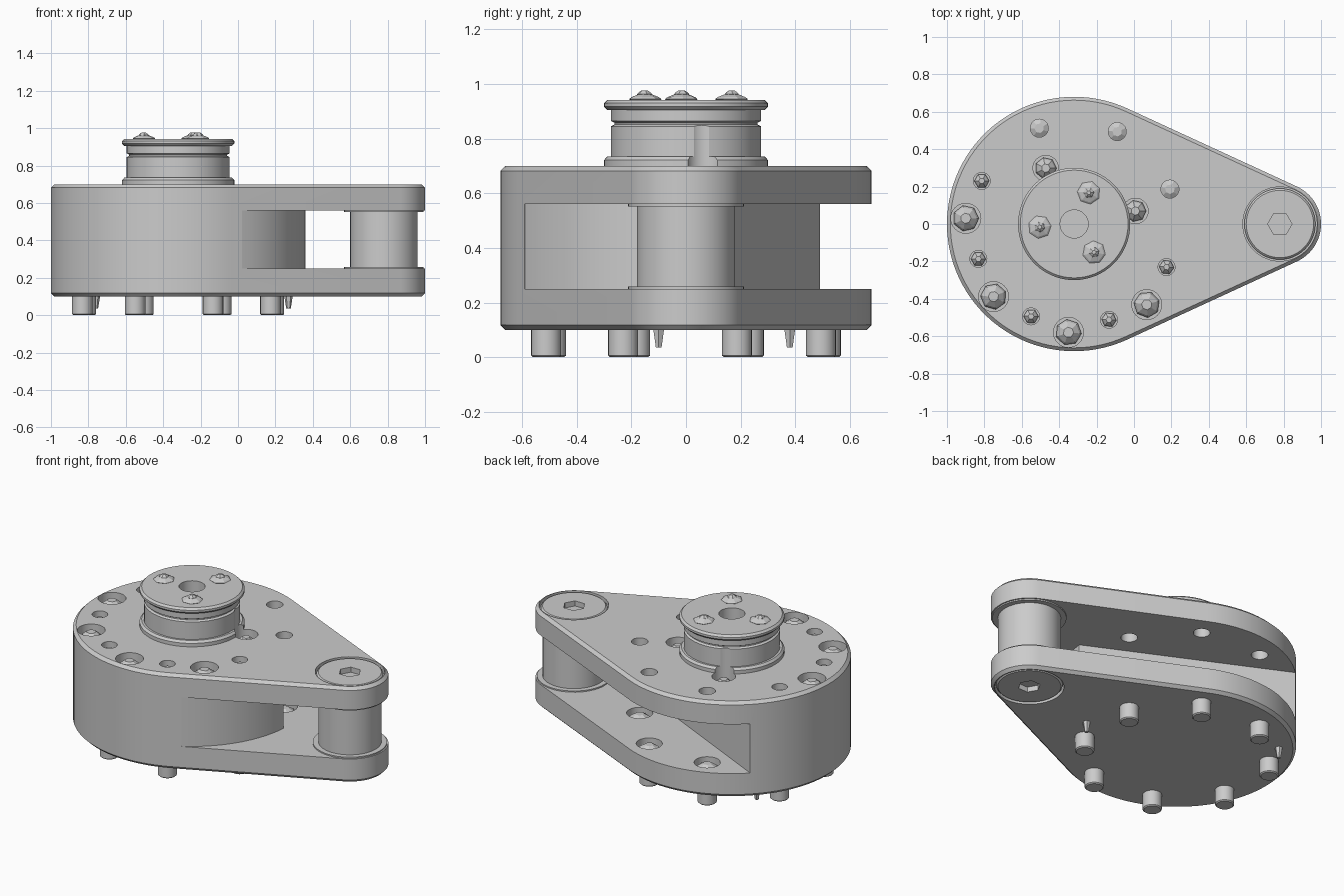
import bpy, bmesh, math
from math import sin, cos, radians

if "Cube" in bpy.data.objects:
    bpy.data.objects.remove(bpy.data.objects["Cube"])

CX, PX = -0.32, 0.78          # big and small lobe centres
R_BIG, R_SMALL = 0.68, 0.22
smooth = []


def make(name, bm, is_smooth=True):
    bmesh.ops.recalc_face_normals(bm, faces=bm.faces)
    me = bpy.data.meshes.new(name)
    bm.to_mesh(me)
    bm.free()
    ob = bpy.data.objects.new(name, me)
    bpy.context.collection.objects.link(ob)
    if is_smooth:
        smooth.append(ob)
    return ob


def loft(name, rings, is_smooth=True):
    bm = bmesh.new()
    loops = [[bm.verts.new(p) for p in ring] for ring in rings]
    n = len(loops[0])
    for a, b in zip(loops, loops[1:]):
        for i in range(n):
            j = (i + 1) % n
            bm.faces.new((a[i], a[j], b[j], b[i]))
    bm.faces.new(loops[0][::-1])
    bm.faces.new(loops[-1])
    return make(name, bm, is_smooth)


def lathe(name, x, y, profile, seg=48, rot=0.0, is_smooth=True):
    angs = [rot + 2 * math.pi * i / seg for i in range(seg)]
    return loft(name, [[(x + r * cos(a), y + r * sin(a), z) for a in angs]
                       for r, z in profile], is_smooth)


def cutter(x, y, r, z0, z1, seg=32, rot=0.0):
    return lathe("cutter", x, y, [(r, z0), (r, z1)], seg, rot, False)


def cut(ob, cutters):
    for c in cutters:
        c.hide_render = True
        m = ob.modifiers.new("cut", 'BOOLEAN')
        m.operation, m.solver, m.object = 'DIFFERENCE', 'EXACT', c
    bpy.context.view_layer.objects.active = ob
    for m in list(ob.modifiers):
        bpy.ops.object.modifier_apply(modifier=m.name)
    for c in cutters:
        bpy.data.objects.remove(c, do_unlink=True)


def polar(r, deg):
    return CX + r * cos(radians(deg)), r * sin(radians(deg))


def screw(name, x, y, r, z0, h, rot=0.0, seg=7):
    lathe(name, x, y, [(r * .8, z0), (r, z0 + h * .35), (r * .85, z0 + h * .6),
                       (r * .4, z0 + h)], seg, rot, False)


# Teardrop body with chamfered rims
tilt = math.degrees(math.acos((R_BIG - R_SMALL) / (PX - CX)))


def outline(d, z):
    pts = [(PX + (R_SMALL - d) * cos(radians(a)), (R_SMALL - d) * sin(radians(a)), z)
           for a in [-tilt + 2 * tilt * i / 24 for i in range(25)]]
    pts += [(*polar(R_BIG - d, tilt + (360 - 2 * tilt) * i / 64), z) for i in range(65)]
    return pts


body = loft("main_housing", [outline(.018, .10), outline(0, .118),
                             outline(0, .682), outline(.018, .70)])

# Side slot: bounded by the round core and a slanted back wall
slot = [polar(R_BIG, a) for a in range(-60, -4, 5)]
slot = [polar(0.9, -60)] + slot + [(.36, -.06), (-1.1, .638), (-1.1, .95), (1.2, .95), (1.2, -.9)]
cuts = [loft("cutter", [[(x, y, z) for x, y in slot] for z in (.25, .56)], False)]

# Counterbored and small holes
small_angles = [20 + 45 * k for k in range(8)]
big_angles = [177, 222, 267, 312]
notch_spots = [polar(.335, 12), polar(.335, 117)]
for a in small_angles:
    x, y = polar(.545, a)
    if a in (20, 65, 110):
        cuts += [cutter(x, y, .048, .5, .8), cutter(x, y, .075, .205, .3)]
    else:
        cuts.append(cutter(x, y, .045, .64, .8))
for a in big_angles:
    cuts.append(cutter(*polar(.58, a), .08, .63, .8))
for x, y in notch_spots:
    cuts.append(cutter(x, y, .068, .63, .8))
cuts += [cutter(PX, 0, .198, .665, .8, 48), cutter(PX, 0, .198, 0, .135, 48)]
cut(body, cuts)

# Screw heads in the housing and dowel pins beneath it
for a in small_angles:
    x, y = polar(.545, a)
    lathe("bottom_pin", x, y, [(.048, .0), (.055, .006), (.055, .13)], 24)
    if a in (20, 65, 110):
        screw("slot_screw", x, y, .065, .2, .045, a)
    else:
        screw("small_screw", x, y, .04, .635, .045, a, 6)
for i, a in enumerate(big_angles):
    screw("large_screw", *polar(.58, a), .07, .625, .065, i * .4)
for x, y in notch_spots:
    screw("notch_screw", x, y, .058, .625, .06)
for x, y in ((.27, -.10), (-.76, .38)):
    lathe("screw_tip", x, y, [(.012, .035), (.024, .11)], 6, 0, False)

# Pivot pin with hex sockets and spacer bosses
pin = lathe("pivot_pin", PX, 0, [(.18, .103), (.19, .113), (.19, .14), (.18, .14),
                                 (.18, .66), (.19, .66), (.19, .687), (.18, .697)], 48)
cut(pin, [cutter(PX, 0, .065, .62, .8, 6), cutter(PX, 0, .065, 0, .18, 6)])
for z0, z1 in ((.24, .258), (.552, .57)):
    lathe("pivot_spacer", PX, 0, [(.212, z0), (.212, z1)], 48)

# Grooved hub with two side notches and a centre bore
hub = lathe("hub", CX, 0, [(.30, .69), (.30, .722), (.288, .735), (.275, .735), (.275, .845),
                           (.262, .852), (.262, .858), (.275, .865), (.275, .905),
                           (.288, .905), (.30, .917), (.30, .93), (.288, .942)], 64)
cut(hub, [cutter(x, y, .068, .6, .85) for x, y in notch_spots]
    + [cutter(CX, 0, .075, .75, 1.1)])

# Three hub screws
for a in (65, 185, 305):
    x, y = polar(.185, a)
    screw("hub_screw", x, y, .062, .935, .028, a)
    screw("hub_screw_cap", x, y, .028, .955, .022, a, 6)

# Smooth round parts, keep hard rims
bpy.ops.object.select_all(action='DESELECT')
for ob in smooth:
    ob.select_set(True)
bpy.context.view_layer.objects.active = body
bpy.ops.object.shade_smooth_by_angle(angle=radians(30))
